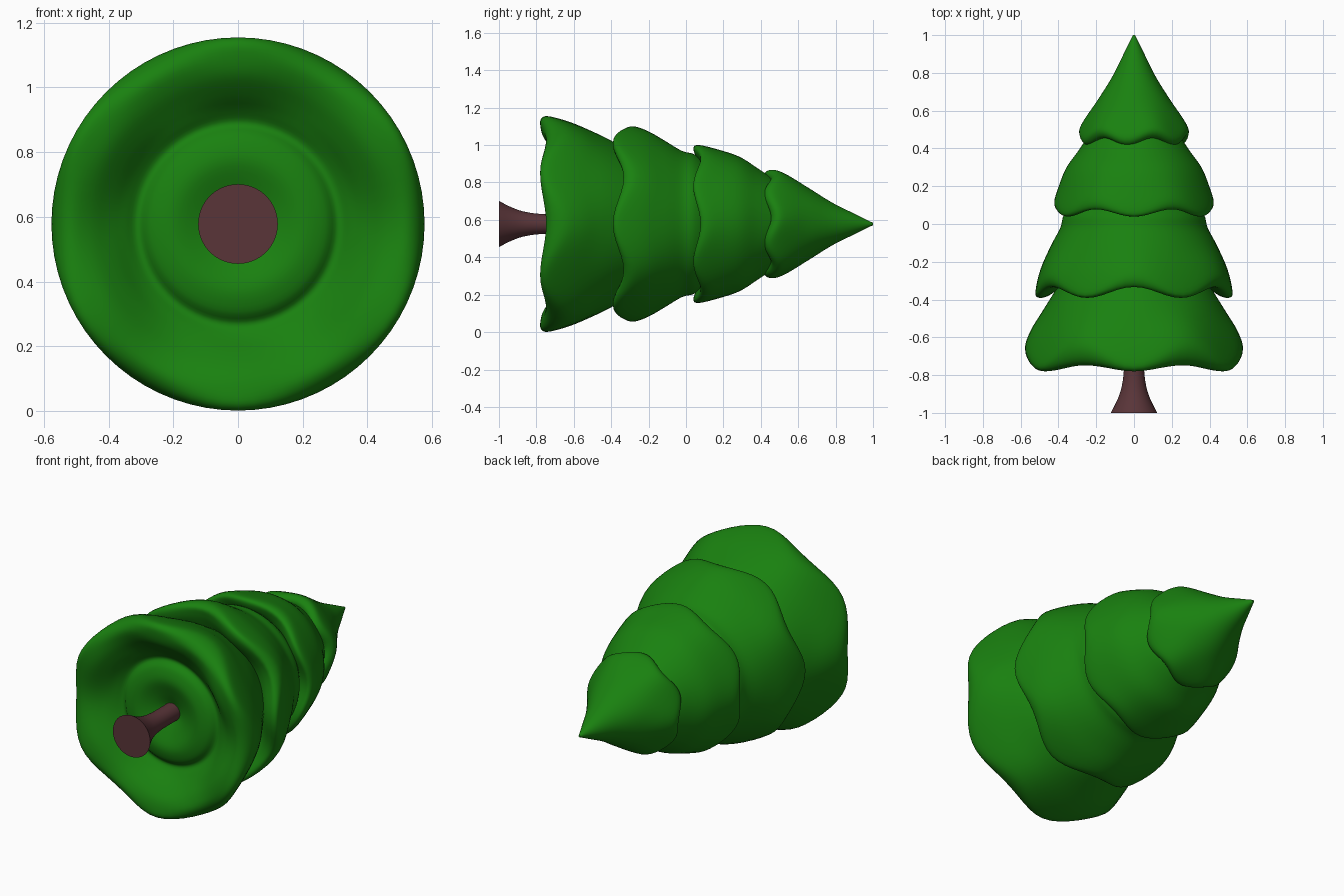
import bpy, math
from mathutils import Vector

if "Cube" in bpy.data.objects:
    bpy.data.objects.remove(bpy.data.objects["Cube"])

AXIS_Z = 0.578
SEG = 72


def material(name, rgb):
    m = bpy.data.materials.new(name)
    m.diffuse_color = (*rgb, 1)
    m.use_nodes = True
    m.node_tree.nodes["Principled BSDF"].inputs["Base Color"].default_value = m.diffuse_color
    return m


GREEN = material("needles", (0.01, 0.22, 0.005))
BROWN = material("bark", (0.10, 0.035, 0.04))


def smooth(pts, steps=4):
    """Catmull-Rom curve through (radius, y, wave) points."""
    p = [Vector(q) for q in pts]
    p = [p[0]] + p + [p[-1]]
    out = []
    for i in range(1, len(p) - 2):
        a, b, c, d = p[i - 1:i + 3]
        for s in range(steps):
            t = s / steps
            out.append(0.5 * (2 * b + (c - a) * t + (2 * a - 5 * b + 4 * c - d) * t * t
                              + (3 * b - a - 3 * c + d) * t ** 3))
    return out + [p[-1]]


def lathe(name, pts, mat, phase=0):
    """Revolve a profile around the y axis with six drooping lobes."""
    prof = [q for q in smooth(pts) if q[0] > 1e-4]
    verts, faces = [], []
    for r, y, w in prof:
        for k in range(SEG):
            a = math.tau * k / SEG
            verts.append((r * math.sin(a), y - w * math.cos(6 * a + phase),
                          AXIS_Z + r * math.cos(a)))
    for i in range(len(prof) - 1):
        for k in range(SEG):
            n = (k + 1) % SEG
            faces.append((i * SEG + k, (i + 1) * SEG + k, (i + 1) * SEG + n, i * SEG + n))
    # Close both ends on the axis
    for ring, y, flip in ((0, pts[0][1], False), (len(prof) - 1, pts[-1][1], True)):
        c = len(verts)
        verts.append((0, y, AXIS_Z))
        for k in range(SEG):
            f = (ring * SEG + k, ring * SEG + (k + 1) % SEG, c)
            faces.append(f[::-1] if flip else f)
    me = bpy.data.meshes.new(name)
    me.from_pydata(verts, [], faces)
    me.materials.append(mat)
    ob = bpy.data.objects.new(name, me)
    bpy.context.collection.objects.link(ob)
    bpy.ops.object.select_all(action='DESELECT')
    ob.select_set(True)
    bpy.context.view_layer.objects.active = ob
    bpy.ops.object.mode_set(mode='EDIT')
    bpy.ops.mesh.select_all(action='SELECT')
    bpy.ops.mesh.normals_make_consistent(inside=False)
    bpy.ops.object.mode_set(mode='OBJECT')
    bpy.ops.object.shade_smooth_by_angle(angle=math.radians(50))
    return ob


# Bottom tier with hollow underside and inner bulge around the trunk
lathe("bottom_tier", [
    (0.36, -0.26, 0), (0.44, -0.39, 0), (0.49, -0.48, 0.01), (0.545, -0.59, 0.03),
    (0.576, -0.69, 0.045), (0.563, -0.745, 0.03), (0.52, -0.763, 0.015),
    (0.46, -0.745, 0.015), (0.40, -0.70, 0.01), (0.35, -0.655, 0), (0.31, -0.63, 0),
    (0.27, -0.66, 0), (0.20, -0.675, 0), (0.12, -0.65, 0), (0.05, -0.62, 0)], GREEN)

# Lower middle tier
lathe("lower_middle_tier", [
    (0.30, 0.14, 0), (0.37, 0.05, 0), (0.39, -0.02, 0), (0.44, -0.11, 0.005),
    (0.495, -0.22, 0.02), (0.522, -0.32, 0.04), (0.505, -0.36, 0.03),
    (0.46, -0.355, 0.028), (0.41, -0.33, 0.02), (0.34, -0.28, 0)], GREEN, math.pi)

# Upper middle tier
lathe("upper_middle_tier", [
    (0.20, 0.53, 0), (0.26, 0.44, 0), (0.30, 0.38, 0), (0.36, 0.29, 0.005),
    (0.40, 0.18, 0.015), (0.422, 0.095, 0.025), (0.41, 0.06, 0.02),
    (0.37, 0.067, 0.018), (0.33, 0.09, 0.01), (0.28, 0.12, 0)], GREEN)

# Pointed top tier
lathe("top_tier", [
    (0.006, 1.0, 0), (0.055, 0.90, 0), (0.115, 0.78, 0), (0.19, 0.66, 0),
    (0.26, 0.55, 0.01), (0.29, 0.48, 0.02), (0.275, 0.442, 0.02),
    (0.24, 0.438, 0.018), (0.20, 0.46, 0.01), (0.16, 0.48, 0)], GREEN, 0.8)

# Flared trunk
lathe("trunk", [
    (0.053, -0.58, 0), (0.053, -0.76, 0), (0.065, -0.86, 0), (0.088, -0.93, 0),
    (0.123, -1.0, 0)], BROWN)
